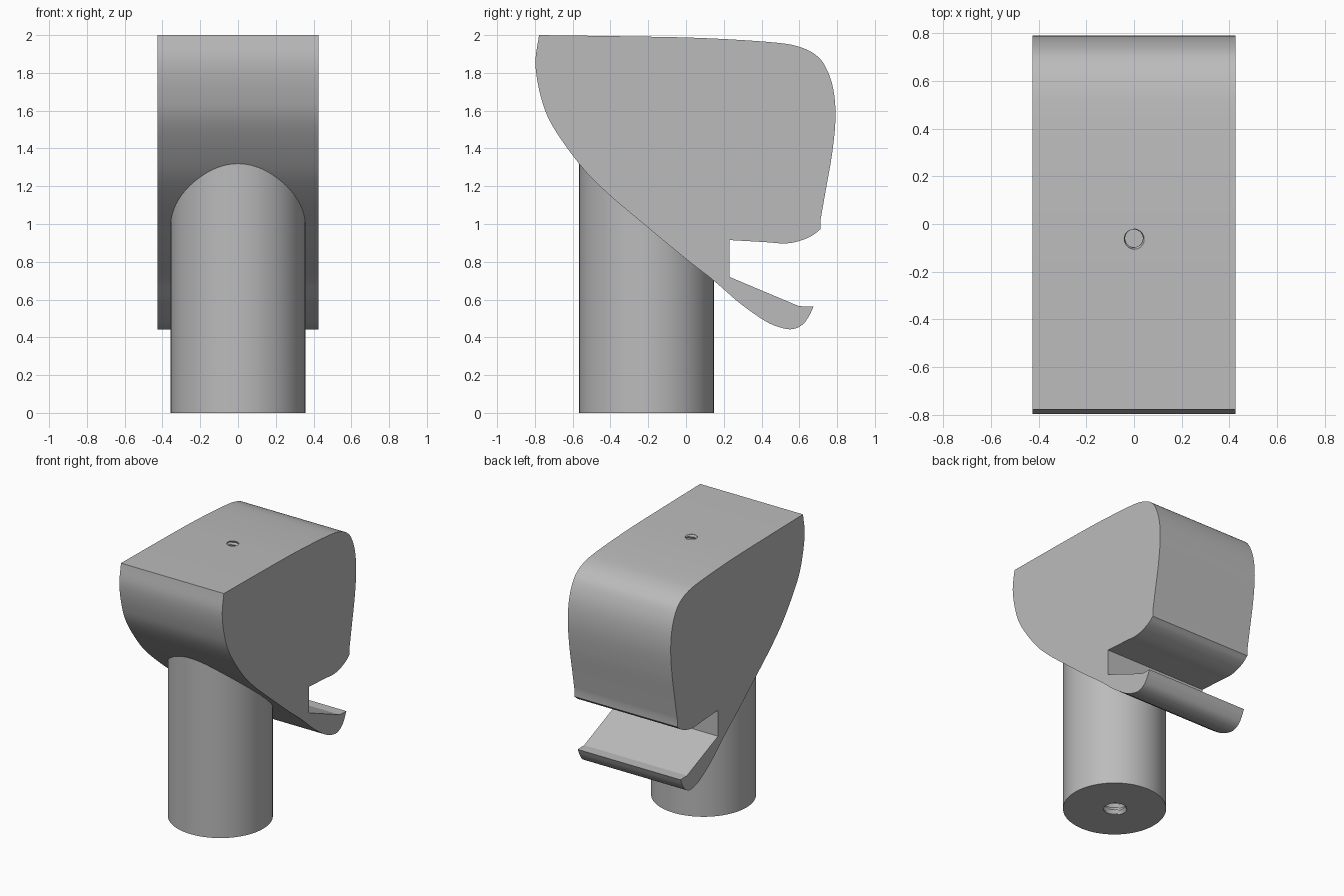
import bpy, bmesh, math
from mathutils import Vector

cube = bpy.data.objects.get("Cube")
if cube:
    bpy.data.objects.remove(cube, do_unlink=True)

grey = bpy.data.materials.new("plain grey")
grey.use_nodes = True
GREY = (0.5, 0.5, 0.5, 1)
grey.diffuse_color = GREY
grey.node_tree.nodes["Principled BSDF"].inputs["Base Color"].default_value = GREY


def add_object(name, bm):
    bmesh.ops.recalc_face_normals(bm, faces=bm.faces)
    mesh = bpy.data.meshes.new(name)
    bm.to_mesh(mesh)
    bm.free()
    mesh.materials.append(grey)
    obj = bpy.data.objects.new(name, mesh)
    bpy.context.collection.objects.link(obj)
    return obj


def spline(points, steps=6):
    """Smooth curve through the points, ends included."""
    pts = [Vector(p) for p in points]
    if len(pts) == 2:
        return pts
    pts = [2 * pts[0] - pts[1]] + pts + [2 * pts[-1] - pts[-2]]
    out = []
    for a, b, c, d in zip(pts, pts[1:], pts[2:], pts[3:]):
        for i in range(steps):
            t = i / steps
            out.append(0.5 * (2 * b + (c - a) * t + (2 * a - 5 * b + 4 * c - d) * t * t
                              + (3 * b - a - 3 * c + d) * t ** 3))
    return out + [pts[-2]]


def thread_cutter(name, x, y, z0, z1, radius, depth, pitch, seg=32):
    """Screw-shaped plug: the radius follows a helical ridge."""
    bm = bmesh.new()
    rows = int((z1 - z0) / pitch * 6)
    rings = []
    for j in range(rows + 1):
        z = z0 + (z1 - z0) * j / rows
        ring = []
        for i in range(seg):
            phase = (z / pitch - i / seg) % 1
            r = radius - depth * abs(2 * phase - 1)
            a = 2 * math.pi * i / seg
            ring.append(bm.verts.new((x + r * math.cos(a), y + r * math.sin(a), z)))
        rings.append(ring)
    for low, high in zip(rings, rings[1:]):
        for i in range(seg):
            k = (i + 1) % seg
            bm.faces.new((low[i], low[k], high[k], high[i]))
    bm.faces.new(rings[0])
    bm.faces.new(rings[-1])
    obj = add_object(name, bm)
    obj.hide_render = True
    obj.hide_set(True)
    return obj


def finish(obj, cutter):
    """Cut the threaded hole, then smooth the curved faces."""
    mod = obj.modifiers.new("threaded hole", 'BOOLEAN')
    mod.operation = 'DIFFERENCE'
    mod.solver = 'EXACT'
    mod.object = cutter
    bpy.ops.object.select_all(action='DESELECT')
    obj.select_set(True)
    bpy.context.view_layer.objects.active = obj
    bpy.ops.object.modifier_apply(modifier=mod.name)
    bpy.data.objects.remove(cutter, do_unlink=True)
    bpy.ops.object.shade_smooth_by_angle(angle=math.radians(20))


# Head: side outline (y, z) in smooth runs that meet at corners
HALF_WIDTH = 0.427
runs = [
    # front and sloping underside, down to the lower lip
    [(-.778, 2), (-.797, 1.85), (-.77, 1.68), (-.71, 1.525), (-.561, 1.313), (-.418, 1.165),
     (-.2, .98), (0, .815), (.147, .7), (.286, .58), (.418, .487), (.497, .453), (.56, .443),
     (.614, .465), (.65, .51), (.675, .563)],
    # notch
    [(.675, .563), (.598, .565)],
    [(.598, .565), (.23, .72)],
    [(.23, .72), (.23, .915)],
    # upper lip
    [(.23, .915), (.42, .904), (.524, .897), (.6, .91), (.667, .938), (.712, .973)],
    [(.712, .973), (.712, 1.02)],
    # back and gently sloping top
    [(.712, 1.02), (.74, 1.18), (.773, 1.37), (.791, 1.55), (.783, 1.695), (.751, 1.806),
     (.698, 1.886), (.6, 1.938), (.445, 1.963), (.074, 1.985), (-.35, 1.994), (-.778, 2)],
]
outline = [p for run in runs for p in spline(run)[:-1]]
bm = bmesh.new()
side = bm.faces.new([bm.verts.new((-HALF_WIDTH, p.x, p.y)) for p in outline])
new = bmesh.ops.extrude_face_region(bm, geom=[side], use_keep_orig=True)["geom"]
bmesh.ops.translate(bm, verts=[v for v in new if isinstance(v, bmesh.types.BMVert)],
                    vec=(2 * HALF_WIDTH, 0, 0))
head = add_object("head", bm)
finish(head, thread_cutter("top_hole_cutter", 0, -.06, 1.7, 2.05, .047, .01, .03))

# Post: round column that runs up into the head
POST_Y, POST_R, POST_H = -.209, .357, 1.4
bm = bmesh.new()
bmesh.ops.create_cone(bm, cap_ends=True, segments=96, radius1=POST_R, radius2=POST_R, depth=POST_H)
bmesh.ops.translate(bm, verts=bm.verts, vec=(0, POST_Y, POST_H / 2))
post = add_object("post", bm)
finish(post, thread_cutter("bottom_hole_cutter", 0, POST_Y, -.05, .4, .088, .016, .05))
